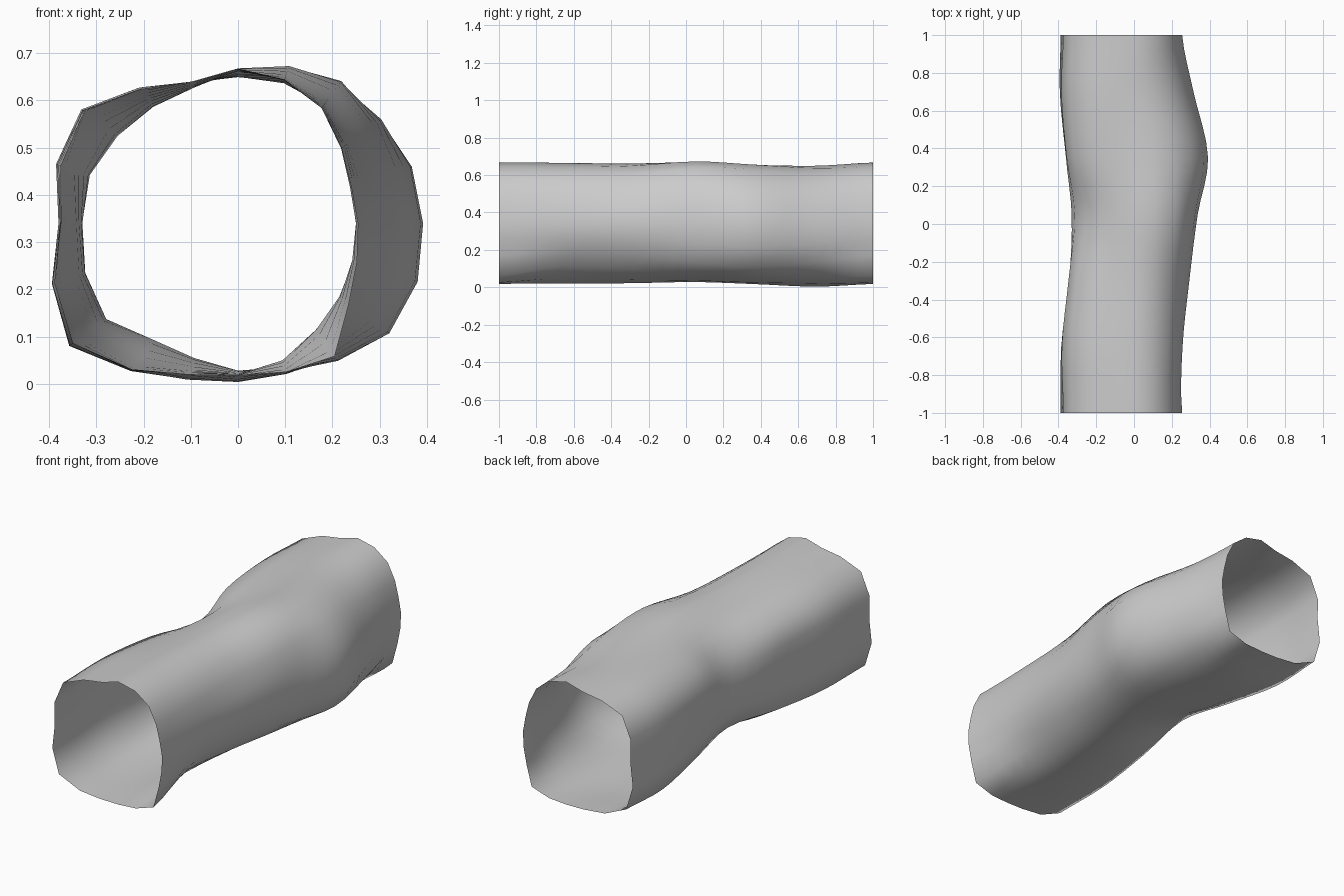
import bpy, bmesh, math

if "Cube" in bpy.data.objects:
    bpy.data.objects.remove(bpy.data.objects["Cube"])

SIDES = 20
CENTRE_Z = 0.34
STEPS = 4

# Polar radii (every 18 degrees, starting at +x) of the key cross-sections
END = [.255, .253, .272, .302, .320, .327, .315, .350, .402, .394,
       .374, .408, .432, .382, .337, .322, .331, .348, .290, .265]
LOWER_CUT = [.257, .258, .278, .305, .318, .325, .315, .350, .405, .402,
             .375, .405, .430, .385, .335, .320, .305, .280, .265, .257]
FRONT_MID = [.293, .290, .300, .320, .325, .322, .305, .325, .375, .365,
             .342, .362, .395, .365, .325, .318, .315, .305, .295, .292]
WAIST = [.337, .340, .355, .370, .350, .328, .302, .305, .315, .330,
         .330, .340, .345, .305, .300, .312, .320, .340, .350, .342]
BULGE = [.392, .387, .373, .360, .333, .315, .308, .335, .385, .375,
         .360, .378, .390, .350, .325, .322, .330, .360, .396, .400]
BACK_MID = [.315, .305, .310, .315, .312, .310, .315, .355, .410, .405,
            .380, .413, .440, .385, .348, .336, .335, .345, .345, .330]
KEYS = [(-1.0, END), (-.65, LOWER_CUT), (-.3, FRONT_MID), (.05, WAIST),
        (.35, BULGE), (.7, BACK_MID), (1.0, END)]


def slope(k, i):
    """Tangent of radius i at key k; both ends match so the tube can repeat."""
    if k in (0, len(KEYS) - 1):
        return (KEYS[1][1][i] - KEYS[-2][1][i]) / (KEYS[1][0] + 2 - KEYS[-2][0])
    (ya, a), (yb, b) = KEYS[k - 1], KEYS[k + 1]
    return (b[i] - a[i]) / (yb - ya)


def ring_between(k, t):
    """Hermite blend of key sections k and k + 1."""
    (ya, a), (yb, b) = KEYS[k], KEYS[k + 1]
    h = yb - ya
    radii = [(2*t**3 - 3*t**2 + 1) * a[i] + (t**3 - 2*t**2 + t) * h * slope(k, i)
             + (3*t**2 - 2*t**3) * b[i] + (t**3 - t**2) * h * slope(k + 1, i)
             for i in range(SIDES)]
    return ya + h * t, radii


# Rings along the tunnel
rings = [ring_between(k, s / STEPS) for k in range(len(KEYS) - 1) for s in range(STEPS)]
rings.append(KEYS[-1])

# Open-ended skin
bm = bmesh.new()
loops = []
for y, radii in rings:
    loop = []
    for i, r in enumerate(radii):
        a = math.tau * i / SIDES
        loop.append(bm.verts.new((r * math.cos(a), y, CENTRE_Z + r * math.sin(a))))
    loops.append(loop)
for la, lb in zip(loops, loops[1:]):
    for i in range(SIDES):
        j = (i + 1) % SIDES
        face = bm.faces.new((la[i], lb[i], lb[j], la[j]))
        face.smooth = True
bm.normal_update()
if sum(f.normal.x * f.calc_center_median().x for f in bm.faces) < 0:
    bmesh.ops.reverse_faces(bm, faces=bm.faces[:])

mesh = bpy.data.meshes.new("tunnel")
bm.to_mesh(mesh)
bm.free()
tunnel = bpy.data.objects.new("tunnel", mesh)
bpy.context.collection.objects.link(tunnel)
